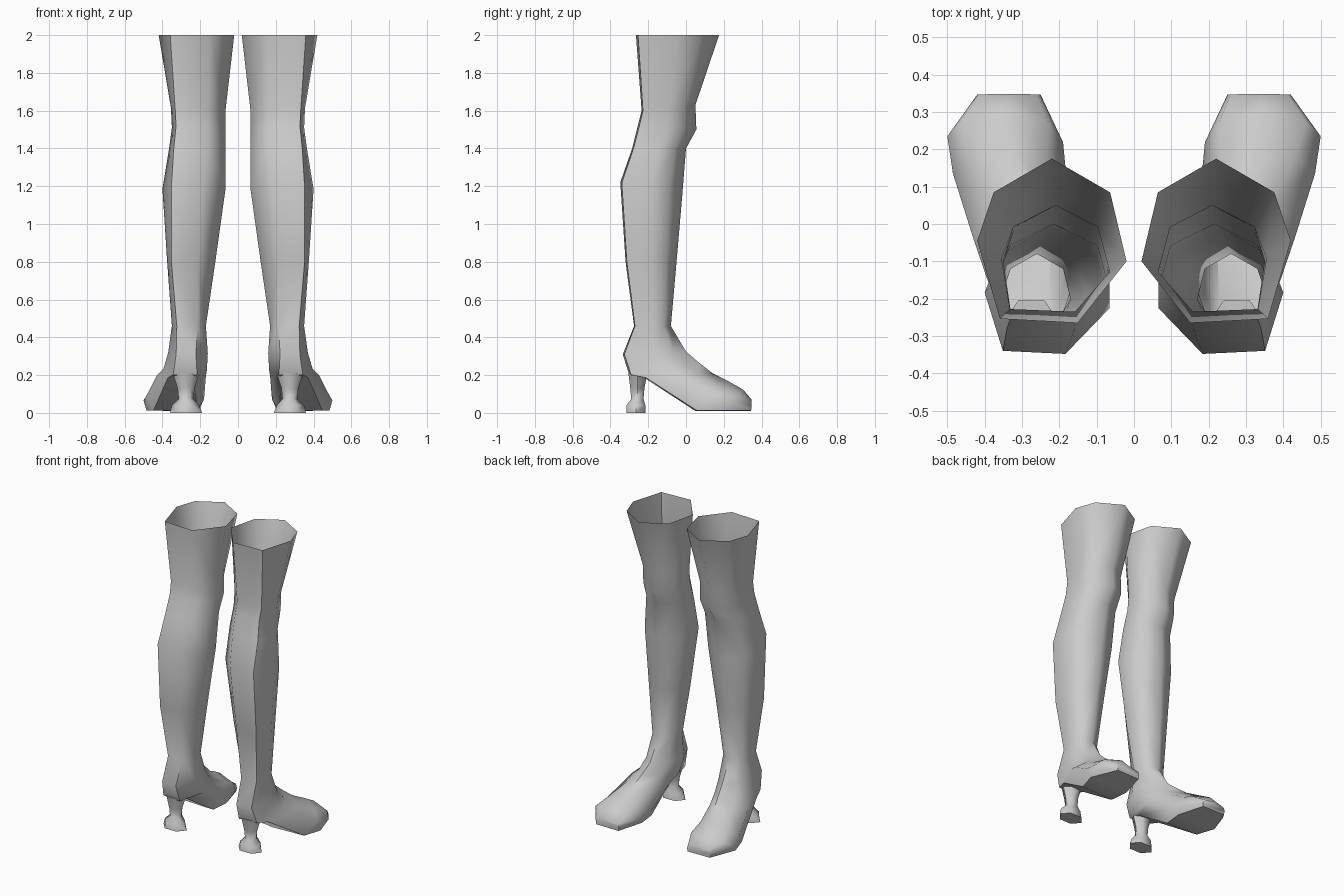
import bpy, bmesh

if "Cube" in bpy.data.objects:
    bpy.data.objects.remove(bpy.data.objects["Cube"])

grey = bpy.data.materials.new("light_grey")
grey.diffuse_color = (0.6, 0.6, 0.6, 1)
grey.use_nodes = True
grey.node_tree.nodes["Principled BSDF"].inputs["Base Color"].default_value = grey.diffuse_color


def loft(name, rings, cap_start, cap_end):
    """Skin equal-length rings, mirror to the other side, shade smooth."""
    bm = bmesh.new()
    loops = [[bm.verts.new(p) for p in ring] for ring in rings]
    for a, b in zip(loops, loops[1:]):
        for i in range(len(a)):
            j = (i + 1) % len(a)
            bm.faces.new((a[i], a[j], b[j], b[i]))
    if cap_start:
        bm.faces.new(loops[0])
    if cap_end:
        bm.faces.new(loops[-1])
    bmesh.ops.recalc_face_normals(bm, faces=bm.faces)
    mesh = bpy.data.meshes.new(name)
    bm.to_mesh(mesh)
    bm.free()
    mesh.materials.append(grey)
    ob = bpy.data.objects.new(name, mesh)
    bpy.context.collection.objects.link(ob)
    ob.modifiers.new("other_side", 'MIRROR').use_mirror_merge = False
    bpy.context.view_layer.objects.active = ob
    ob.select_set(True)
    bpy.ops.object.shade_smooth_by_angle(angle=1.05)
    ob.select_set(False)


def section(front, back, x_in, x_out, back_w=0.6, shoulder=0.78, shift=0.035):
    """Seven-sided ring between a front and a back point in the yz plane."""
    cx, hw = (x_in + x_out) / 2, (x_out - x_in) / 2
    outline = [(0, 1), (shoulder, 0.59), (1, 0), (back_w, -0.95),
               (-back_w, -1), (-1, -0.25), (-shoulder, 0.59)]
    ring = []
    for u, v in outline:
        t = (v + 1) / 2
        x = cx + u * hw + (shift if v < -0.9 else 0)
        ring.append((x, back[0] + (front[0] - back[0]) * t,
                     back[1] + (front[1] - back[1]) * t))
    return ring


# Boot: open top, thigh, knee, calf, ankle, then the foot turning forward
boot = [
    section((0.175, 2.0), (-0.265, 2.0), 0.02, 0.42, 0.52),
    section((0.05, 1.63), (-0.235, 1.60), 0.065, 0.355),
    section((0.055, 1.50), (-0.255, 1.52), 0.065, 0.35),
    section((0.0, 1.40), (-0.285, 1.40), 0.065, 0.365),
    section((-0.02, 1.15), (-0.348, 1.22), 0.065, 0.40, 0.5),
    section((-0.05, 0.80), (-0.32, 0.80), 0.12, 0.375, 0.55),
    section((-0.08, 0.46), (-0.275, 0.46), 0.17, 0.35, 0.6, 0.78, 0.01),
    section((0.0, 0.325), (-0.335, 0.31), 0.16, 0.37, 0.5, 0.7, 0.01),
    section((0.07, 0.265), (-0.30, 0.20), 0.165, 0.395, 0.55, 0.65, 0),
    section((0.14, 0.21), (-0.22, 0.185), 0.17, 0.43, 0.55, 0.6, 0),
    section((0.22, 0.17), (0.05, 0.01), 0.18, 0.485, 0.75, 0.65, 0),
    section((0.30, 0.125), (0.17, 0.01), 0.19, 0.50, 0.9, 0.75, 0),
    section((0.348, 0.07), (0.345, 0.01), 0.25, 0.42, 0.95, 0.9, 0),
]
loft("boot", boot, False, True)


# Heel: flared six-sided block with a narrow waist
def heel_ring(z, x0, x1, y0, y1):
    ym, w = (y0 + y1) / 2, (x1 - x0) * 0.25
    return [(x0, ym, z), (x0 + w, y0, z), (x1 - w, y0, z),
            (x1, ym, z), (x1 - w, y1, z), (x0 + w, y1, z)]


heel = [
    heel_ring(0.0, 0.19, 0.36, -0.315, -0.215),
    heel_ring(0.04, 0.205, 0.35, -0.315, -0.215),
    heel_ring(0.075, 0.235, 0.315, -0.29, -0.225),
    heel_ring(0.13, 0.23, 0.32, -0.295, -0.22),
    heel_ring(0.21, 0.205, 0.345, -0.305, -0.205),
]
loft("heel", heel, True, True)
